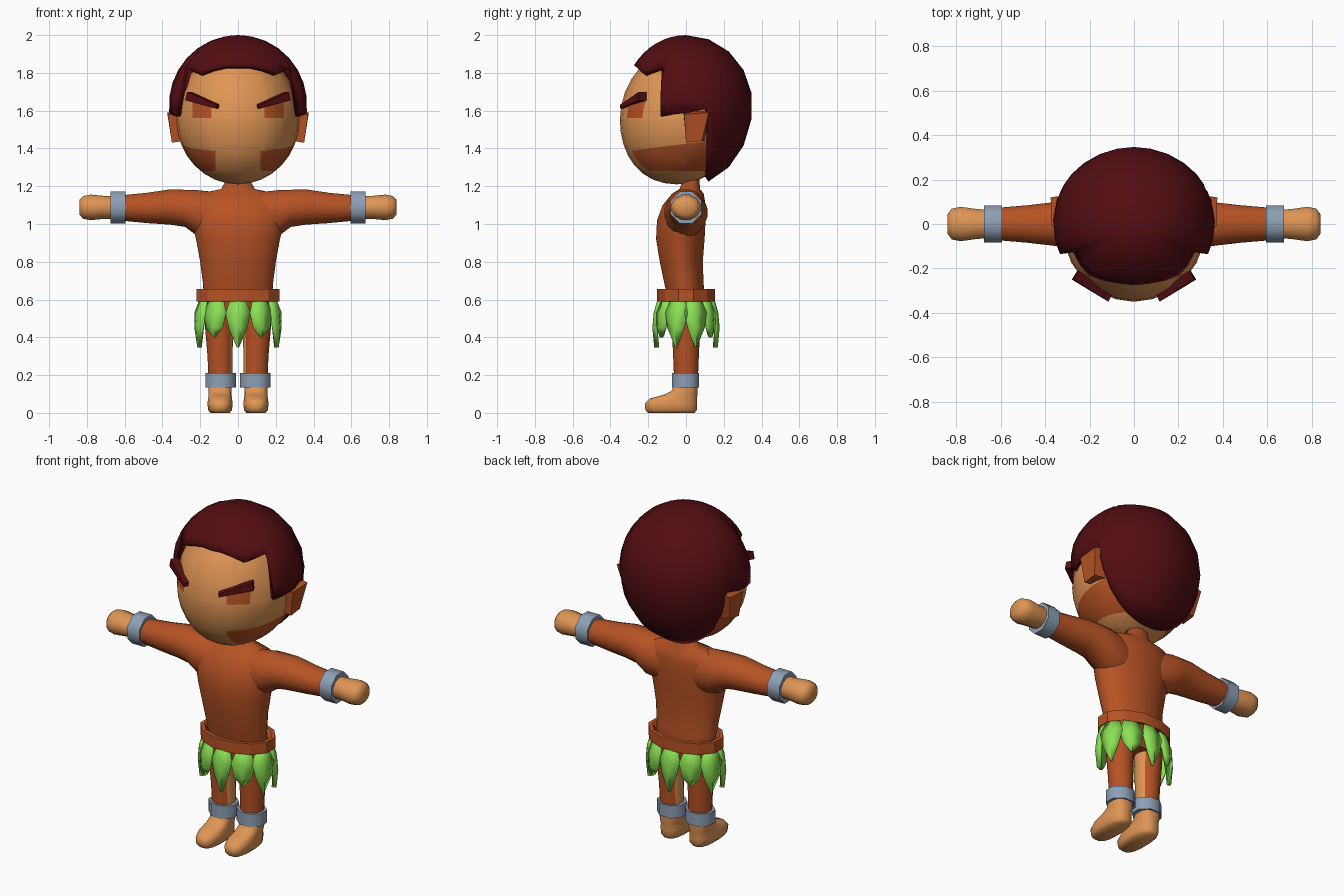
import bpy, bmesh, math
from mathutils import Vector

if "Cube" in bpy.data.objects:
    bpy.data.objects.remove(bpy.data.objects["Cube"])


def mat(name, rgb):
    m = bpy.data.materials.new(name)
    m.diffuse_color = (*rgb, 1)
    m.use_nodes = True
    m.node_tree.nodes["Principled BSDF"].inputs["Base Color"].default_value = m.diffuse_color
    return m


SKIN = mat("tan skin", (0.74, 0.30, 0.09))
PAINT = mat("rust orange", (0.47, 0.085, 0.018))
HAIR = mat("dark maroon", (0.085, 0.004, 0.006))
LEAF = mat("leaf green", (0.26, 0.75, 0.09))
METAL = mat("grey blue metal", (0.27, 0.35, 0.46))


def finish(name, bm, mats, angle=40, fix=True):
    if fix:
        bmesh.ops.recalc_face_normals(bm, faces=bm.faces)
    me = bpy.data.meshes.new(name)
    bm.to_mesh(me)
    bm.free()
    for m in mats:
        me.materials.append(m)
    me.shade_smooth()
    me.set_sharp_from_angle(angle=math.radians(angle))
    ob = bpy.data.objects.new(name, me)
    bpy.context.collection.objects.link(ob)
    return ob


def loft(name, rings, mats, axis="z", n=16, side=1, angle=40, power=1.0, rule=None):
    """Skin elliptical rings (position, centre a, centre b, radius a, radius b)."""
    bm = bmesh.new()
    loops = []
    for p, ca, cb, ra, rb in rings:
        loop = []
        for i in range(n):
            t = 2 * math.pi * (i + 0.5) / n
            c, s = math.cos(t), math.sin(t)
            a = ca + ra * math.copysign(abs(c) ** power, c)
            b = cb + rb * math.copysign(abs(s) ** power, s)
            co = (a, b, p) if axis == "z" else (p, a, b)
            loop.append(bm.verts.new((co[0] * side, co[1], co[2])))
        loops.append(loop)
    for lo, hi in zip(loops, loops[1:]):
        for i in range(n):
            j = (i + 1) % n
            bm.faces.new((lo[i], lo[j], hi[j], hi[i]))
    bm.faces.new(loops[0])
    bm.faces.new(loops[-1])
    bmesh.ops.recalc_face_normals(bm, faces=bm.faces)
    if rule:
        for f in bm.faces:
            f.material_index = rule(f)
    return finish(name, bm, mats, angle)


def block(name, low, high, m, side=1):
    """Prism between two matching quads."""
    bm = bmesh.new()
    a, b = [[bm.verts.new((x * side, y, z)) for x, y, z in q] for q in (low, high)]
    bm.faces.new(a)
    bm.faces.new(b)
    for i in range(4):
        j = (i + 1) % 4
        bm.faces.new((a[i], a[j], b[j], b[i]))
    return finish(name, bm, [m], 30)


# Head: egg-shaped ball, cut along the edges of the painted jaw and eye patches
bm = bmesh.new()
bmesh.ops.create_uvsphere(bm, u_segments=24, v_segments=16, radius=1)
for v in bm.verts:
    x, y, z = v.co
    down = max(0, -z)
    v.co = (0.325 * x, (0.35 if y < 0 else 0.30) * y - 0.05 * down ** 2,
            1.55 + (0.385 if z > 0 else 0.34) * z)
cuts = [((0, 0, 1.425), (0, -0.13, 1)), ((0, 0.12, 0), (0, 1, 0))]
cuts += [((0, 0, z), (0, 0, 1)) for z in (1.28, 1.56, 1.65)]
cuts += [((s * x, 0, 0), (1, 0, 0)) for s in (-1, 1) for x in (0.12, 0.14, 0.24)]
for co, no in cuts:
    bmesh.ops.bisect_plane(bm, geom=bm.verts[:] + bm.edges[:] + bm.faces[:],
                           plane_co=co, plane_no=no, dist=1e-5)
for f in bm.faces:
    x, y, z = f.calc_center_median()
    jaw = abs(x) > 0.12 and 1.28 < z < 1.425 + 0.13 * y and y < 0.12
    eye = 0.14 < abs(x) < 0.24 and 1.56 < z < 1.65 and y < 0
    f.material_index = 1 if jaw or eye else 0
finish("head", bm, [SKIN, PAINT], 60)

# Hair: cap whose lower edge follows a hairline of (azimuth from front, height)
half = [(0, 1.84), (13, 1.84), (26, 1.825), (39, 1.80), (50, 1.815), (63, 1.83),
        (66, 1.57), (78, 1.58), (92, 1.59), (108, 1.61)]
for az in (111, 115, 121, 130, 142, 155, 168):   # nape is cut straight at y = 0.12
    r = min(1, 0.12 / -math.cos(math.radians(az)) / 0.358)
    half.append((az, 1.63 - 0.43 * math.sqrt(1 - r * r)))
line = half + [(180, 1.226)] + [(360 - a, z) for a, z in reversed(half[1:])]
bm = bmesh.new()
ROWS = 8
cols = []
for az, zb in line:
    a = math.radians(az)
    end = math.asin((zb - 1.63) / (0.37 if zb > 1.63 else 0.43))
    col = []
    for k in range(ROWS + 1):
        e = math.pi / 2 + (end - math.pi / 2) * k / ROWS
        ry = 0.335 if math.cos(a) > 0 else 0.352
        col.append(bm.verts.new((0.366 * math.cos(e) * math.sin(a),
                                 -ry * math.cos(e) * math.cos(a),
                                 1.63 + (0.37 if e > 0 else 0.43) * math.sin(e))))
    cols.append(col)
for i, c in enumerate(cols):
    d = cols[(i + 1) % len(cols)]
    for k in range(ROWS):
        bm.faces.new((c[k], c[k + 1], d[k + 1], d[k]))
bmesh.ops.remove_doubles(bm, verts=bm.verts, dist=1e-4)
hair = finish("hair", bm, [HAIR], 50, fix=False)
sol = hair.modifiers.new("thickness", "SOLIDIFY")
sol.thickness, sol.offset = 0.03, -1

# Body with neck
loft("torso", [(0.50, 0, 0, 0.15, 0.07), (0.62, 0, 0, 0.185, 0.10),
               (0.68, 0, -0.01, 0.187, 0.105), (0.80, 0, -0.025, 0.203, 0.115),
               (0.92, 0, -0.03, 0.225, 0.13), (1.02, 0, -0.025, 0.25, 0.13),
               (1.10, 0, -0.01, 0.26, 0.115), (1.16, 0, 0.01, 0.21, 0.085),
               (1.185, 0, 0.02, 0.09, 0.055), (1.25, 0, 0.03, 0.055, 0.04)],
     [PAINT], n=20, angle=70)
loft("belt", [(0.62, 0, 0, 0.18, 0.10), (0.59, 0, 0, 0.228, 0.158),
              (0.655, 0, 0, 0.228, 0.158), (0.655, 0, 0, 0.205, 0.135),
              (0.62, 0, 0, 0.18, 0.10)], [PAINT], n=12, angle=25)

# Leaf skirt: ridged pointed leaves around the waist
for i in range(10):
    t = math.radians(-90 + 36 * i)
    base = Vector((0.19 * math.cos(t), 0.13 * math.sin(t), 0))
    out = Vector((math.cos(t) / 0.19, math.sin(t) / 0.13, 0)).normalized()
    tan = Vector((-out.y, out.x, 0))
    tip = 0.40 if i in (1, 4, 6, 9) else 0.345
    bm = bmesh.new()
    rows = []
    for z, w, o in ((0.62, 0.035, 0), (0.53, 0.066, 0.025), (0.45, 0.05, 0.032),
                    (tip, 0.005, 0.022)):
        rows.append([bm.verts.new(base + tan * w * s + out * (o + 0.016 * (s == 0))
                                  + Vector((0, 0, z))) for s in (-1, 0, 1)])
    for a, b in zip(rows, rows[1:]):
        for k in range(2):
            bm.faces.new((a[k], b[k], b[k + 1], a[k + 1]))
    leaf = finish("skirt_leaf", bm, [LEAF], 50, fix=False)
    leaf.modifiers.new("thickness", "SOLIDIFY").thickness = 0.012

for side, tag in ((1, "left"), (-1, "right")):
    # Brows and ears
    block("brow_" + tag,
          [(0.095, -0.31, 1.615), (0.115, -0.35, 1.61), (0.28, -0.25, 1.655), (0.255, -0.21, 1.655)],
          [(0.095, -0.31, 1.635), (0.115, -0.35, 1.63), (0.27, -0.25, 1.70), (0.25, -0.21, 1.70)],
          HAIR, side)
    block("ear_" + tag,
          [(0.29, 0.0, 1.44), (0.35, 0.0, 1.43), (0.35, 0.085, 1.44), (0.27, 0.10, 1.44)],
          [(0.30, -0.015, 1.60), (0.372, -0.01, 1.58), (0.375, 0.12, 1.59), (0.30, 0.13, 1.60)],
          PAINT, side)
    # Arm, bracelet, hand
    loft("arm_" + tag, [(0.10, -0.01, 1.04, 0.10, 0.13), (0.22, 0, 1.06, 0.115, 0.122),
                        (0.28, 0, 1.083, 0.107, 0.10), (0.36, 0, 1.09, 0.10, 0.095),
                        (0.48, 0, 1.085, 0.086, 0.082), (0.64, 0, 1.085, 0.072, 0.066)],
         [PAINT], "x", 16, side, 70)
    loft("bracelet_" + tag, [(0.595, 0, 1.087, 0.089, 0.091), (0.675, 0, 1.087, 0.089, 0.091)],
         [METAL], "x", 8, side, 50)
    loft("hand_" + tag, [(0.64, 0, 1.088, 0.065, 0.062), (0.71, 0, 1.088, 0.07, 0.063),
                         (0.78, 0, 1.088, 0.08, 0.07), (0.82, 0, 1.088, 0.072, 0.062),
                         (0.84, 0, 1.088, 0.045, 0.04)], [SKIN], "x", 12, side, 60)
    # Leg with bare inner strip, anklet, foot
    loft("leg_" + tag, [(0.15, 0.093, 0, 0.064, 0.062), (0.30, 0.095, 0, 0.068, 0.068),
                        (0.45, 0.10, 0, 0.076, 0.075), (0.60, 0.10, 0, 0.08, 0.08)],
         [PAINT, SKIN], "z", 14, side, 60,
         rule=lambda f: int(f.normal.x * side < -0.75))
    loft("anklet_" + tag, [(0.135, 0.092, -0.002, 0.087, 0.078), (0.21, 0.092, -0.002, 0.087, 0.078)],
         [METAL], "z", 8, side, 50)
    loft("foot_" + tag, [(0.0, 0.095, -0.077, 0.052, 0.125), (0.015, 0.095, -0.079, 0.064, 0.138),
                         (0.05, 0.095, -0.08, 0.068, 0.14), (0.075, 0.095, -0.068, 0.064, 0.128),
                         (0.095, 0.095, -0.03, 0.062, 0.092), (0.115, 0.095, -0.008, 0.062, 0.07),
                         (0.15, 0.095, 0, 0.062, 0.063)], [SKIN], "z", 16, side, 60, 0.75)
